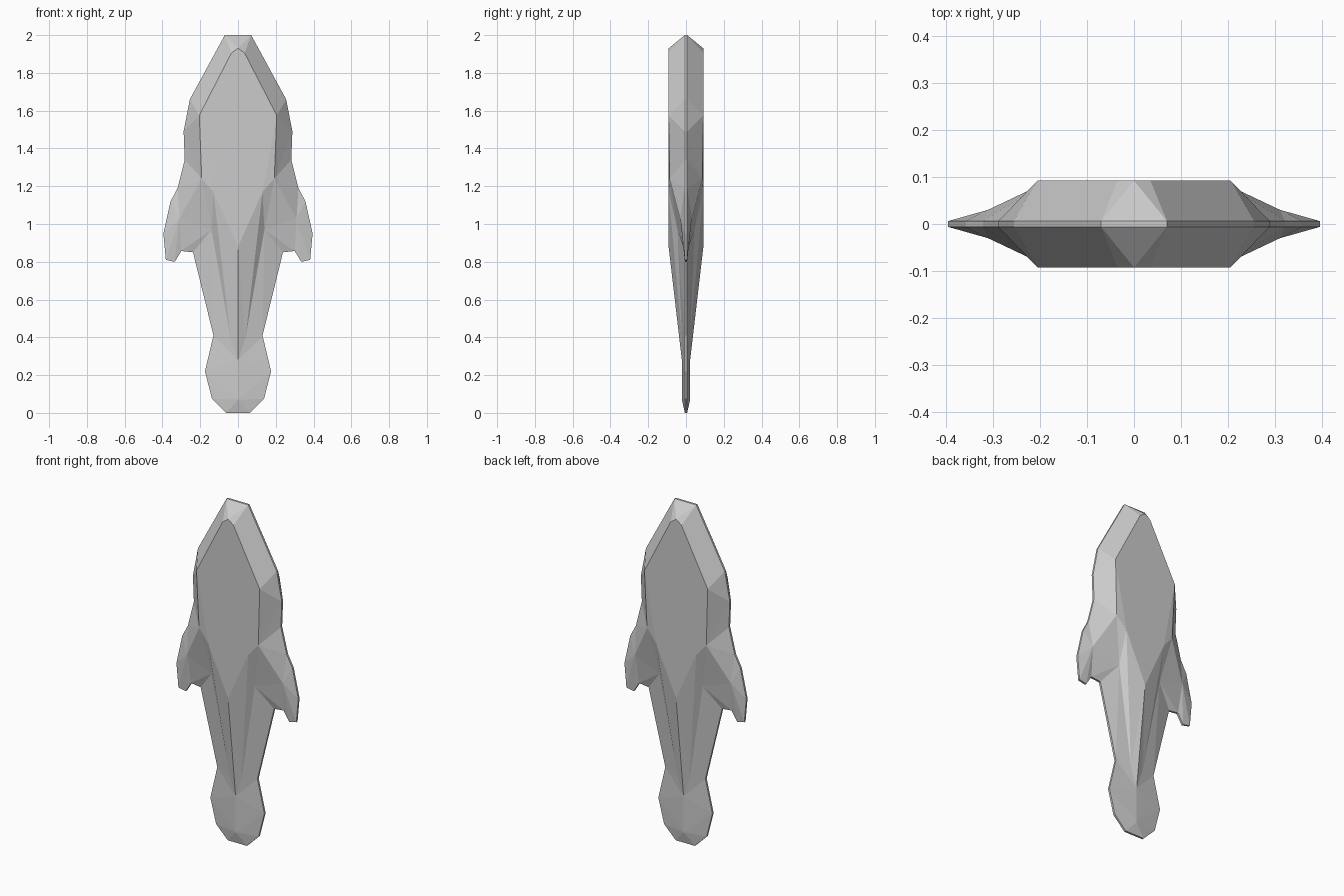
import bpy, bmesh

if "Cube" in bpy.data.objects:
    bpy.data.objects.remove(bpy.data.objects["Cube"])

FRONT, RIM, TAIL = -0.092, -0.006, -0.022   # depth of body plate, outer rim, tail

# Half silhouette (x, z), from the crown down past the fin to the tail tip
outline = [(0, 2.0), (.07, 2.0), (.255, 1.66), (.288, 1.49), (.282, 1.34),
           (.32, 1.19), (.357, 1.12), (.395, .95), (.382, .81), (.335, .80),
           (.30, .857), (.238, .85), (.13, .41), (.175, .22), (.138, .075),
           (.062, 0), (0, 0)]

# Raised points of the faceted front quarter (x, y, z)
ridge = {
    "crown": (0, FRONT, 1.93), "brow": (.035, FRONT, 1.905),
    "side": (.205, FRONT, 1.575), "shoulder": (.192, -.086, 1.24),
    "hip": (.13, FRONT, 1.17), "belly": (0, FRONT, .88),
    "armpit": (.14, -.045, .97), "fin": (.31, -.03, 1.03),
    "shin": (.04, TAIL, .40), "ankle": (0, TAIL, .28), "toe": (0, TAIL, .07),
}

bm = bmesh.new()
rim = [bm.verts.new((x, RIM, z)) for x, z in outline]
mid = [bm.verts.new((x, 0, z)) for x, z in outline]
pts = {k: bm.verts.new(v) for k, v in ridge.items()}


def face(*keys):
    return bm.faces.new([rim[k] if isinstance(k, int) else pts[k] for k in keys])


def fan(key, first, last):
    """Triangles from a raised point to a run of the silhouette."""
    for i in range(first, last):
        face(key, i + 1, i)


# Flat body plate and bevelled head
plate = face("crown", "belly", "hip", "side", "brow")
fan("crown", 0, 1)
face("crown", "brow", 1)
face("brow", "side", 2, 1)
fan("side", 2, 3)
face("side", "shoulder", 3)
fan("shoulder", 3, 5)
# Side fin
face("side", "hip", "shoulder")
face("shoulder", "hip", "armpit")
face("shoulder", "armpit", "fin")
face("shoulder", "fin", 5)
fan("fin", 5, 10)
face("fin", "armpit", 10)
fan("armpit", 10, 12)
# Tapering tail stem and paddle
face("hip", "belly", "shin")
face("hip", "shin", "armpit")
face("armpit", "shin", 12)
face("belly", "ankle", "shin")
face("shin", "ankle", 12)
fan("ankle", 12, 13)
face("ankle", "toe", 13)
fan("toe", 13, 16)
# Thin edge band
for i in range(len(outline) - 1):
    bm.faces.new((rim[i], rim[i + 1], mid[i + 1], mid[i]))

bmesh.ops.recalc_face_normals(bm, faces=bm.faces[:])
bm.normal_update()
if plate.normal.y > 0:
    bmesh.ops.reverse_faces(bm, faces=bm.faces[:])

mesh = bpy.data.meshes.new("fish_body")
bm.to_mesh(mesh)
bm.free()
body = bpy.data.objects.new("fish_body", mesh)
bpy.context.collection.objects.link(body)

# Mirror the quarter to both sides and to the back
mirror = body.modifiers.new("mirror", 'MIRROR')
mirror.use_axis = (True, True, False)
mirror.use_clip = True
mirror.merge_threshold = 0.0005

grey = bpy.data.materials.new("plain_grey")
grey.diffuse_color = (0.6, 0.6, 0.6, 1)
grey.use_nodes = True
grey.node_tree.nodes["Principled BSDF"].inputs["Base Color"].default_value = grey.diffuse_color
mesh.materials.append(grey)
